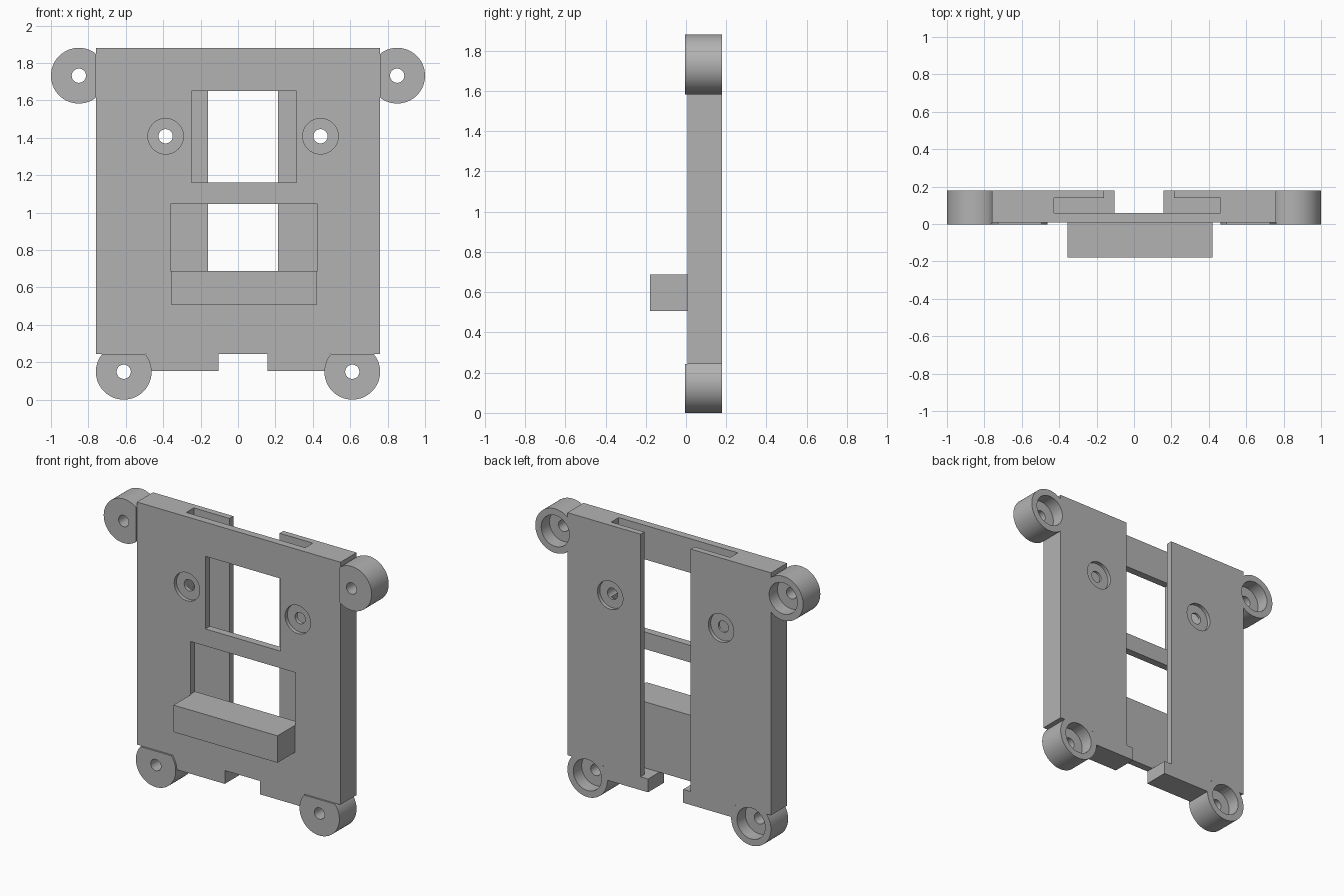
import bpy
import bmesh
from math import sin, cos, tau

if "Cube" in bpy.data.objects:
    bpy.data.objects.remove(bpy.data.objects["Cube"], do_unlink=True)

grey = bpy.data.materials.new("plain_grey")
grey.use_nodes = True
grey.diffuse_color = (0.45, 0.45, 0.45, 1)
grey.node_tree.nodes["Principled BSDF"].inputs["Base Color"].default_value = grey.diffuse_color

# Shared depths and heights
FRONT, BACK, LUG_FRONT = 0.008, 0.179, -0.004
SLOT_FRONT, SLOT_BACK = 0.058, 0.138
HALF_W, TOP, BOTTOM, TAB_BOTTOM = 0.76, 1.88, 0.243, 0.153
LUG_R, BORE_R, HOLE_R, SCREW_R = 0.149, 0.105, 0.038, 0.095


def extrude(name, outline, y0, y1):
    """Solid from an (x, z) outline extruded along y."""
    bm = bmesh.new()
    face = bm.faces.new([bm.verts.new((x, y0, z)) for x, z in outline])
    new = bmesh.ops.extrude_face_region(bm, geom=[face])["geom"]
    bmesh.ops.translate(bm, vec=(0, y1 - y0, 0),
                        verts=[v for v in new if isinstance(v, bmesh.types.BMVert)])
    bmesh.ops.remove_doubles(bm, verts=bm.verts, dist=1e-5)
    bmesh.ops.recalc_face_normals(bm, faces=bm.faces)
    mesh = bpy.data.meshes.new(name)
    bm.to_mesh(mesh)
    bm.free()
    mesh.materials.append(grey)
    obj = bpy.data.objects.new(name, mesh)
    bpy.context.collection.objects.link(obj)
    return obj


def box(name, x0, x1, y0, y1, z0, z1):
    return extrude(name, [(x0, z0), (x1, z0), (x1, z1), (x0, z1)], y0, y1)


def circle(cx, cz, r, n=64):
    return [(cx + r * cos(tau * i / n), cz + r * sin(tau * i / n)) for i in range(n)]


cutters = []


def cut(obj, tools):
    """Subtract every tool from the object and keep the result."""
    bpy.context.view_layer.objects.active = obj
    for tool in tools:
        tool.hide_render = True
        mod = obj.modifiers.new("cut", "BOOLEAN")
        mod.operation, mod.solver, mod.object = "DIFFERENCE", "EXACT", tool
        bpy.ops.object.modifier_apply(modifier=mod.name)
        if tool not in cutters:
            cutters.append(tool)


# Main plate with two tabs along its lower edge
plate = extrude("main_plate", [
    (-HALF_W, TOP), (-HALF_W, BOTTOM), (-0.49, BOTTOM), (-0.49, TAB_BOTTOM),
    (-0.104, TAB_BOTTOM), (-0.104, BOTTOM), (0.158, BOTTOM), (0.158, TAB_BOTTOM),
    (0.49, TAB_BOTTOM), (0.49, BOTTOM), (HALF_W, BOTTOM), (HALF_W, TOP)], FRONT, BACK)

# Sliding slot open at the top, rear opening and front windows
plate_tools = [
    box("slot_cutter", -0.427, 0.462, SLOT_FRONT, SLOT_BACK, BOTTOM, 2),
    box("rear_opening_cutter", -0.16, 0.214, 0.1, 0.3, BOTTOM, 2),
    box("upper_window_cutter", -0.249, 0.313, -0.1, 0.1, 1.16, 1.65),
    box("lower_window_cutter", -0.361, 0.425, -0.1, 0.1, 0.689, 1.045),
]

# Screw holes, recessed on both faces
for x in (-0.387, 0.441):
    z = 1.408
    plate_tools += [
        extrude("front_recess_cutter", circle(x, z, SCREW_R), -0.1, FRONT + 0.025),
        extrude("rear_recess_cutter", circle(x, z, SCREW_R), BACK - 0.025, 0.3),
        extrude("screw_hole_cutter", circle(x, z, HOLE_R), -0.1, 0.3),
    ]

# Corner lugs, trimmed where they meet the plate, counterbored from the rear
lugs = []
for side, label in ((-1, "right"), (1, "left")):
    for level, cx, cz in (("upper", 0.851, 1.732), ("lower", 0.611, 0.149)):
        cx *= side
        outline = circle(cx, cz, LUG_R)
        if level == "upper":
            outline = [(side * max(side * x, HALF_W), z) for x, z in outline]
        else:
            outline = [(x, min(z, BOTTOM)) for x, z in outline]
        lug = extrude(f"{level}_{label}_lug", outline, LUG_FRONT, BACK)
        bore = extrude("bore_cutter", circle(cx, cz, BORE_R), 0.09, 0.3)
        hole = extrude("lug_hole_cutter", circle(cx, cz, HOLE_R), -0.1, 0.3)
        cut(lug, [bore, hole])
        plate_tools.append(bore)
        lugs.append(lug)

cut(plate, plate_tools)

# Front ledge below the lower window
ledge = box("front_ledge", -0.356, 0.42, -0.179, FRONT + 0.02, 0.507, 0.689)

for tool in cutters:
    bpy.data.objects.remove(tool, do_unlink=True)

# Smooth the round walls, keep the edges crisp
bpy.ops.object.select_all(action="DESELECT")
for obj in [plate, ledge] + lugs:
    obj.select_set(True)
bpy.context.view_layer.objects.active = plate
bpy.ops.object.shade_smooth_by_angle()
